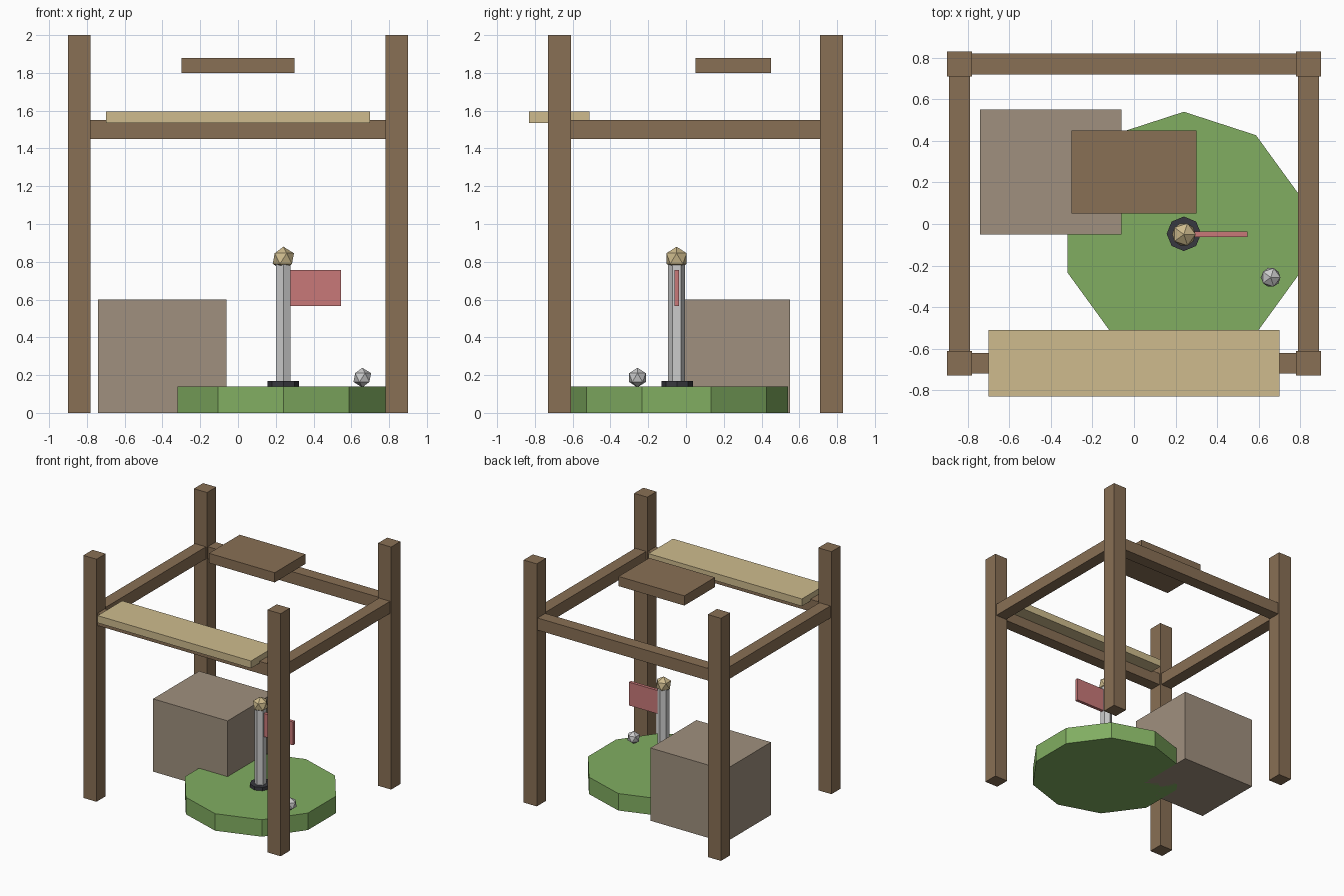
import bpy
from math import pi

if "Cube" in bpy.data.objects:
    bpy.data.objects.remove(bpy.data.objects["Cube"])


def material(name, rgb):
    m = bpy.data.materials.new(name)
    m.diffuse_color = (*rgb, 1)
    m.use_nodes = True
    m.node_tree.nodes["Principled BSDF"].inputs["Base Color"].default_value = m.diffuse_color
    return m


WOOD = material("wood", (0.25, 0.16, 0.09))
PALE = material("pale_wood", (0.62, 0.50, 0.27))
STONE = material("stone", (0.35, 0.28, 0.21))
GRASS = material("grass", (0.22, 0.42, 0.12))
DARK = material("dark", (0.04, 0.04, 0.05))
RED = material("red", (0.58, 0.19, 0.19))


def finish(name, mat):
    ob = bpy.context.object
    ob.name = name
    if mat:
        ob.data.materials.append(mat)
    return ob


def box(name, x, y, z, mat):
    """Box from (min, max) ranges on each axis."""
    bpy.ops.mesh.primitive_cube_add(size=1, location=[(a + b) / 2 for a, b in (x, y, z)])
    ob = finish(name, mat)
    ob.scale = [b - a for a, b in (x, y, z)]
    bpy.ops.object.transform_apply(location=False, rotation=False, scale=True)
    return ob


def prism(name, sides, r, x, y, z0, z1, mat, turn=0):
    bpy.ops.mesh.primitive_cylinder_add(vertices=sides, radius=r, depth=z1 - z0,
                                        location=(x, y, (z0 + z1) / 2), rotation=(0, 0, turn))
    return finish(name, mat)


def ball(name, r, loc, mat):
    bpy.ops.mesh.primitive_ico_sphere_add(subdivisions=1, radius=r, location=loc)
    return finish(name, mat)


# Timber frame: four posts and four rails
PX, YF, YB = 0.84, -0.67, 0.77
for side, x in (("left", -PX), ("right", PX)):
    for end, y in (("front", YF), ("back", YB)):
        box(f"{end}_{side}_post", (x - .06, x + .06), (y - .06, y + .06), (0, 2), WOOD)
    box(f"{side}_rail", (x - .05, x + .05), (YF, YB), (1.45, 1.55), WOOD)
for end, y in (("front", YF), ("back", YB)):
    box(f"{end}_rail", (-PX, PX), (y - .05, y + .05), (1.45, 1.55), WOOD)

# Counter plank and floating sign board
box("counter_plank", (-.7, .7), (-.83, -.51), (1.535, 1.595), PALE)
box("sign_board", (-.3, .3), (.05, .45), (1.8, 1.88), WOOD)

# Stone block and ten-sided green
box("block", (-.74, -.06), (-.05, .55), (0, .6), STONE)
prism("green", 10, .59, .24, -.05, 0, .14, GRASS)

# Hole, flagpole, flag and finial
prism("hole_ring", 8, .083, .24, -.047, .135, .168, DARK)
prism("flagpole", 6, .045, .24, -.05, .14, .80, None)
box("flag", (.265, .545), (-.062, -.036), (.565, .757), RED)
ball("finial", .063, (.24, -.05, .817), PALE)

# Small ball on the green
ball("golf_ball", .052, (.658, -.257, .187), None)
